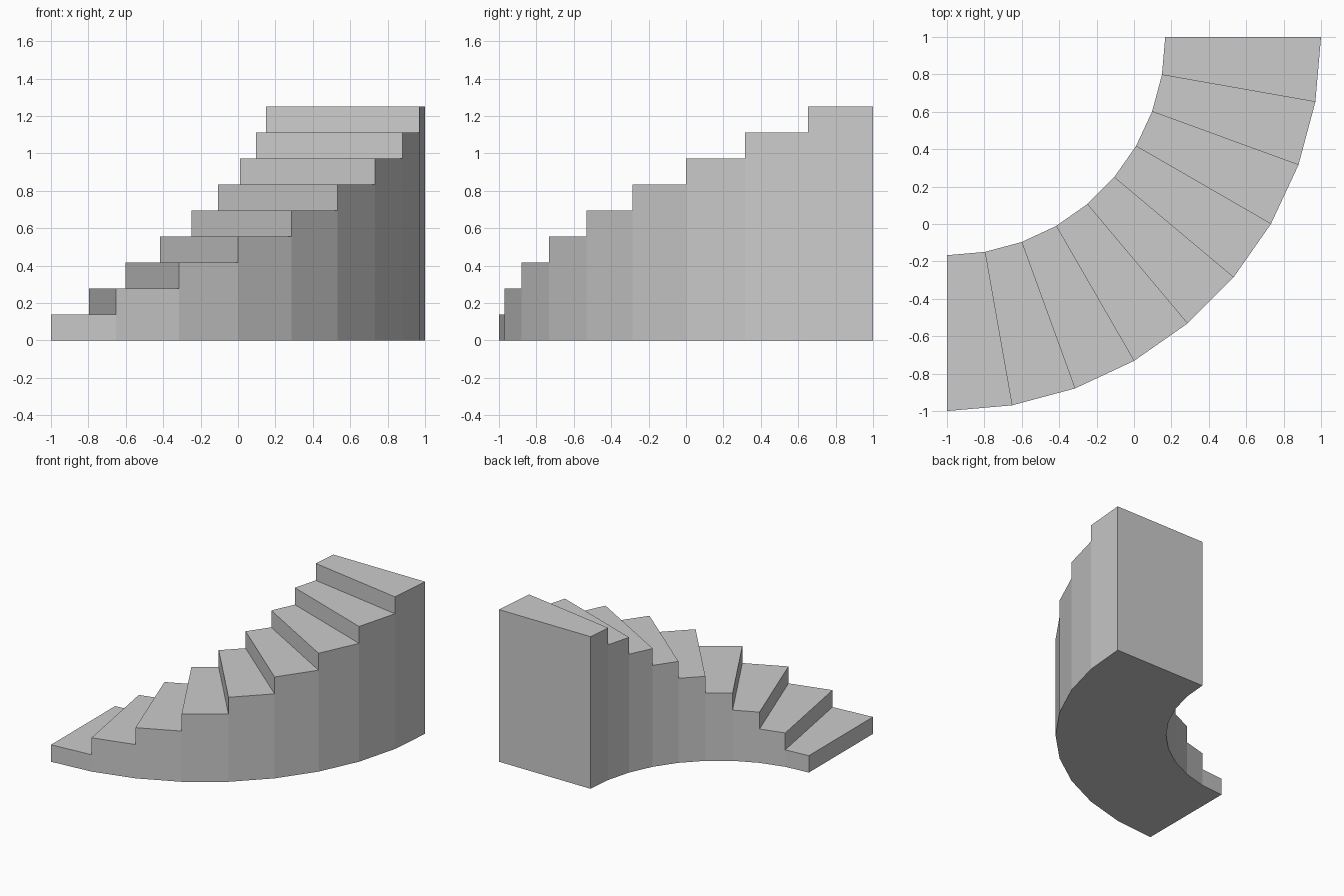
import bpy, bmesh
from math import sin, cos, radians

if "Cube" in bpy.data.objects:
    bpy.data.objects.remove(bpy.data.objects["Cube"])

STEPS = 9
RISE = 1.25 / STEPS
OUTER, INNER = 2.0, 1.167
CX, CY = -1.0, 1.0            # centre of the quarter turn

bm = bmesh.new()
cache = {}


def vert(radius, i, level):
    """Shared vertex at radial line i and step level."""
    key = (radius, i, level)
    if key not in cache:
        a = radians(90.0 * i / STEPS)
        cache[key] = bm.verts.new((CX + radius * sin(a), CY - radius * cos(a), level * RISE))
    return cache[key]


def radial_wall(i, low, high):
    bm.faces.new([vert(INNER, i, low), vert(OUTER, i, low),
                  vert(OUTER, i, high), vert(INNER, i, high)])


def slab(i, level):
    bm.faces.new([vert(INNER, i, level), vert(OUTER, i, level),
                  vert(OUTER, i + 1, level), vert(INNER, i + 1, level)])


for i in range(STEPS):
    radial_wall(i, i, i + 1)   # riser
    slab(i, i + 1)             # tread
    slab(i, 0)                 # underside
    # curved side walls, one flat panel per step
    for r in (OUTER, INNER):
        outline = [(i, 0), (i + 1, 0), (i + 1, i + 1), (i, i + 1)]
        if i > 0:
            outline.append((i, i))
        bm.faces.new([vert(r, j, level) for j, level in outline])

# tall back wall under the top step
radial_wall(STEPS, 0, STEPS)

bmesh.ops.recalc_face_normals(bm, faces=bm.faces[:])
mesh = bpy.data.meshes.new("curved_staircase")
bm.to_mesh(mesh)
bm.free()
bpy.context.collection.objects.link(bpy.data.objects.new("curved_staircase", mesh))
